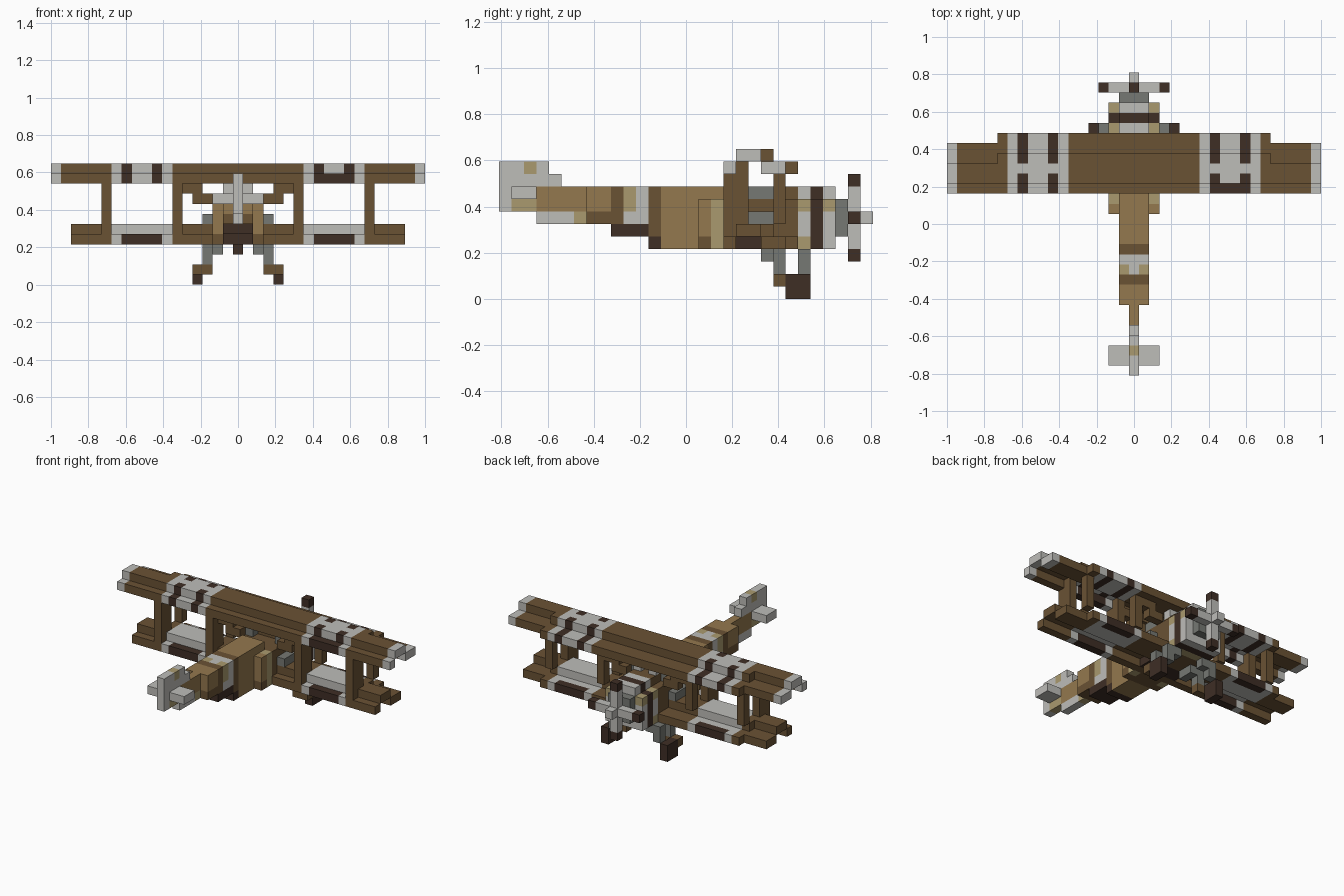
import bpy
import bmesh

if "Cube" in bpy.data.objects:
    bpy.data.objects.remove(bpy.data.objects["Cube"], do_unlink=True)

UNIT = 2 / 37      # edge of one building block
MID = 15           # block row on the y = 0 plane


def linear(value):
    value /= 255
    return ((value + 0.055) / 1.055) ** 2.4


def make_material(name, rgb):
    mat = bpy.data.materials.new(name)
    mat.use_nodes = True
    colour = [linear(c) for c in rgb] + [1.0]
    mat.diffuse_color = colour
    mat.node_tree.nodes["Principled BSDF"].inputs["Base Color"].default_value = colour
    return mat


PALETTE = {
    "brown": (106, 82, 52),
    "dark": (62, 46, 37),
    "light": (190, 189, 185),
    "ochre": (148, 120, 78),
    "sand": (170, 154, 110),
    "grey": (118, 120, 115),
}
NAMES = list(PALETTE)
MATERIALS = [make_material(name + "_paint", PALETTE[name]) for name in NAMES]

blocks = {}


def fill(part, colour, xs, ys, zs, mirror=True):
    """Fill an inclusive block range; later calls repaint earlier ones."""
    for x in range(xs[0], xs[-1] + 1):
        for y in range(ys[0], ys[-1] + 1):
            for z in range(zs[0], zs[-1] + 1):
                for side in ((x, -x) if mirror else (x,)):
                    blocks[side, y, z] = (part, colour)


def wing(part, base, tip, tip_colour):
    """Hollow cambered wing: raised crown, lower leading and trailing edges."""
    def section(colour, xs, crown, lead):
        fill(part, colour, xs, (19, crown), [base + 1])
        fill(part, colour, xs, [18], [base])
        fill(part, colour, xs, (21, lead), [base])
    section("brown", (0, 13), 21, 23)
    section("brown", (14, tip), 20, 22)
    section(tip_colour, [tip], 20, 22)
    section("light", (7, 12), 21, 23)


# Upper wing with dark stripes
wing("upper_wing", 10, 18, "light")
for stripe in (8, 11):
    fill("upper_wing", "dark", [stripe], [18], [10])
    fill("upper_wing", "dark", [stripe], [19], [11])
    fill("upper_wing", "dark", [stripe], [21], (10, 11))
    fill("upper_wing", "dark", [stripe], (22, 23), [10])
fill("upper_wing", "dark", (8, 11), [18], [10], mirror=False)

# Lower wing with dark edge panels
wing("lower_wing", 4, 16, "brown")
for row in (18, 23):
    fill("lower_wing", "dark", (8, 11), [row], [4])

# Wing struts and centre braces
for column in (6, 13):
    fill("wing_struts", "brown", [column], (18, 19), (6, 9))
    fill("wing_struts", "brown", [column], [18], [5])
    fill("wing_struts", "brown", [column], [19], [10])
    fill("wing_struts", "brown", [column], [22], (6, 9))
for row in (19, 22):
    fill("centre_braces", "brown", (4, 5), [row], [9])
    fill("centre_braces", "brown", (3, 4), [row], [8])

# Rear fuselage, tapering to the tail
fill("fuselage", "ochre", [0], (3, 6), (7, 8))
fill("fuselage", "light", [0], (3, 6), [6])
fill("fuselage", "sand", [0], [6], [6])
fill("fuselage", "ochre", (0, 1), (7, 9), (7, 8))
fill("fuselage", "brown", (0, 1), (7, 9), [6])
fill("fuselage", "brown", (0, 1), [9], (6, 8))
fill("fuselage", "light", (0, 1), (10, 11), (6, 8))
fill("fuselage", "sand", [1], [10], (7, 8))
fill("fuselage", "dark", (0, 1), (9, 11), [5])
fill("fuselage", "brown", (0, 1), [12], (5, 8))
fill("fuselage", "dark", (0, 1), [12], [4])
fill("fuselage", "ochre", (0, 1), (13, 15), (4, 8))

# Middle fuselage and cockpit surround
fill("fuselage", "brown", (0, 2), (16, 23), (4, 7))
fill("fuselage", "ochre", (0, 1), (16, 17), (5, 8))
fill("fuselage", "ochre", [2], [16], (5, 7))
fill("fuselage", "sand", [2], [17], (4, 7))
fill("fuselage", "dark", (0, 2), (19, 20), [4])
fill("fuselage", "brown", (0, 1), (21, 23), [8])

# Side pipes and guns
fill("engine_pipes", "grey", [3], (19, 21), [6])
fill("engine_pipes", "grey", [2], (20, 21), [8])
fill("guns", "light", [1], [22], [9])

# Banded nose
for row, colour in ((24, "light"), (25, "dark"), (26, "light")):
    fill("nose", colour, (0, 1), [row], (4, 8))
    fill("nose", colour, [2], [row], (4, 7))
    if colour == "light":
        fill("nose", "sand", [2], [row], [7])
fill("nose", "sand", (0, 2), [24], [4])
fill("nose", "grey", (0, 1), [27], (5, 7))

# Propeller and spinner
fill("propeller", "light", (0, 3), [28], [6])
fill("propeller", "light", [0], [28], (3, 9))
fill("propeller", "dark", [3], [28], [6])
for height in (3, 6, 9):
    fill("propeller", "dark", [0], [28], [height])
fill("spinner", "light", [0], [29], [6])

# Tail fin and stabilizer
fill("tail_fin", "light", [0], (0, 2), (7, 10))
fill("tail_fin", "light", [0], [3], (9, 10))
fill("tail_fin", "light", [0], [4], [9])
fill("tail_fin", "sand", [0], (1, 2), [7])
fill("tail_fin", "sand", [0], [2], [10])
fill("stabilizer", "light", (1, 2), (1, 2), [8])

# Landing gear
fill("gear_legs", "grey", [2], (21, 22), [3])
fill("gear_legs", "grey", [3], [22], (2, 3))
fill("gear_legs", "brown", [3], [22], [1])
fill("gear_legs", "brown", [4], [22], [1])
fill("gear_legs", "grey", [2], [24], [3])
fill("gear_legs", "grey", [3], [24], (2, 3))
fill("wheels", "dark", [4], (23, 24), (0, 1))


def build(part):
    """Mesh the exposed sides of all blocks belonging to one part."""
    bm = bmesh.new()
    corners = {}

    def vertex(key):
        if key not in corners:
            x, y, z = key
            corners[key] = bm.verts.new(((x - 0.5) * UNIT, (y - MID) * UNIT, z * UNIT))
        return corners[key]

    for cell, (owner, colour) in blocks.items():
        if owner != part:
            continue
        for axis in range(3):
            u, v = (axis + 1) % 3, (axis + 2) % 3
            for step in (0, 1):
                neighbour = list(cell)
                neighbour[axis] += 2 * step - 1
                if tuple(neighbour) in blocks:
                    continue
                ring = []
                for a, b in ((0, 0), (1, 0), (1, 1), (0, 1)):
                    key = list(cell)
                    key[axis] += step
                    key[u] += a
                    key[v] += b
                    ring.append(vertex(tuple(key)))
                face = bm.faces.new(ring if step else ring[::-1])
                face.material_index = NAMES.index(colour)
    mesh = bpy.data.meshes.new(part)
    bm.to_mesh(mesh)
    bm.free()
    for mat in MATERIALS:
        mesh.materials.append(mat)
    bpy.context.collection.objects.link(bpy.data.objects.new(part, mesh))


for part_name in dict.fromkeys(owner for owner, _ in blocks.values()):
    build(part_name)
